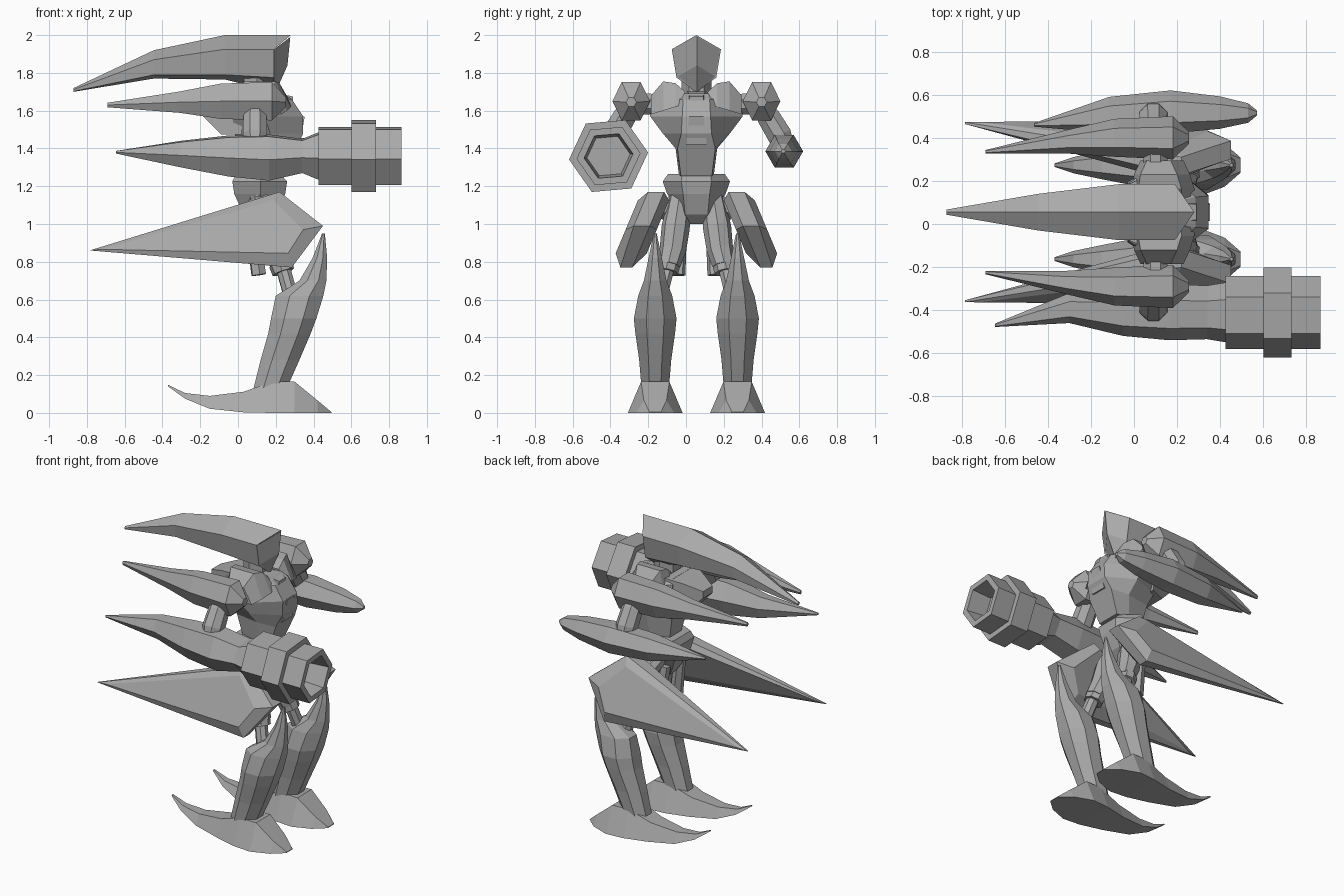
import bpy, bmesh, math
from mathutils import Vector

C = 0.055  # y of the body's mirror plane
grey = bpy.data.materials.new("plain grey")
grey.diffuse_color = (0.4, 0.4, 0.4, 1)


def mesh(name, rings, mirror=False):
    """Skin closed rings of points (y measured from the body's centre plane)."""
    for side, s in ((("left_", 1), ("right_", -1)) if mirror else (("", 1),)):
        bm = bmesh.new()
        rows = [[bm.verts.new((p[0], C + s * p[1], p[2])) for p in r] for r in rings]
        n = len(rows[0])
        for a, b in zip(rows, rows[1:]):
            for i in range(n):
                bm.faces.new((a[i], a[(i + 1) % n], b[(i + 1) % n], b[i]))
        bm.faces.new(rows[0])
        bm.faces.new(rows[-1])
        bmesh.ops.recalc_face_normals(bm, faces=bm.faces)
        me = bpy.data.meshes.new(side + name)
        bm.to_mesh(me)
        bm.free()
        me.materials.append(grey)
        bpy.context.collection.objects.link(bpy.data.objects.new(side + name, me))


def ring_x(x, y, z, ry, rz=None, n=6, rot=0):
    """Regular ring facing along x."""
    rz = ry if rz is None else rz
    a = [math.radians(rot) + math.tau * i / n for i in range(n)]
    return [(x, y + ry * math.cos(t), z + rz * math.sin(t)) for t in a]


def ring_z(z, x0, x1, y, ry, n=8):
    """Ring facing along z that spans x0 to x1."""
    a = [math.tau * (i + 0.5) / n for i in range(n)]
    k = math.cos(math.pi / n)
    return [((x0 + x1) / 2 + (x1 - x0) / 2 * math.cos(t) / k, y + ry * math.sin(t) / k, z) for t in a]


def tube(name, pts, n=8, mirror=False):
    """Straight limb through (point, radius) pairs."""
    d = Vector(pts[-1][0]) - Vector(pts[0][0])
    q = d.to_track_quat('Z', 'Y')
    mesh(name, [[Vector(p) + q @ Vector((r * math.cos(math.tau * (i + .5) / n), r * math.sin(math.tau * (i + .5) / n), 0))
                 for i in range(n)] for p, r in pts], mirror)


# Swept-back helmet: (x peak, x side, peak z, side z, half width, low z, low half width, chin z)
def helm(xp, xs, zp, zs, w, zl, wl, zc, xc):
    return [(xp, 0, zp), (xs, w, zs), (xs, wl, zl), (xc, 0, zc), (xs, -wl, zl), (xs, -w, zs)]


mesh("helmet", [helm(-.87, -.87, 1.72, 1.712, .012, 1.703, .01, 1.70, -.87),
                helm(-.445, -.445, 1.92, 1.87, .085, 1.79, .075, 1.77, -.445),
                helm(-.07, -.07, 2.0, 1.925, .13, 1.79, .105, 1.765, -.07),
                helm(.28, .19, 2.0, 1.925, .13, 1.775, .105, 1.70, .19)])
# Wedge-shaped face under the brow
mesh("face", [[(.188, .128, 1.922), (.277, .004, 1.99), (.188, -.128, 1.922)],
              [(.188, .10, 1.78), (.262, .004, 1.84), (.188, -.10, 1.78)],
              [(.185, .012, 1.705), (.20, .004, 1.70), (.185, -.012, 1.705)]])
tube("neck", [((.10, 0, 1.64), .08), ((.10, 0, 1.80), .08)], 6)


# Torso, lofted upward from the waist
def slab(z, xf, fw, xm, hw, xb, bw):
    return [(xf, -fw, z), (xf, fw, z), (xm, hw, z), (xb, bw, z), (xb, -bw, z), (xm, -hw, z)]


mesh("chest", [slab(1.255, .25, .082, .16, .092, .04, .06),
               slab(1.40, .31, .10, .18, .11, .01, .08),
               slab(1.48, .345, .08, .17, .178, -.02, .11),
               slab(1.57, .345, .075, .14, .245, -.03, .14),
               slab(1.66, .285, .07, .12, .235, -.03, .13),
               slab(1.69, .24, .06, .12, .17, -.02, .12)])
mesh("chest_panel", [[(.324 + d, -.055, 1.42), (.324 + d, .055, 1.42), (.349 + d, .038, 1.57), (.349 + d, -.038, 1.57)]
                     for d in (-.02, .004)])
mesh("collar", [[(x, -w, z - .04), (x, w, z - .04), (x, w * .8, z + .02), (x, -w * .8, z + .02)]
                for x, w, z in ((.15, .06, 1.685), (.29, .045, 1.655))])
# Raised ridges between the neck and the shoulders: (y, back, front, low z, high z)
mesh("shoulder_ridge", [[(a, y, z0), (b + .06, y, z0), (b, y, z1), (a + .03, y, z1)] for y, a, b, z0, z1 in
                        ((.06, .0, .22, 1.64, 1.70), (.11, -.01, .22, 1.62, 1.745),
                         (.175, 0, .20, 1.60, 1.755), (.24, .03, .17, 1.58, 1.68))], True)
# Cowl behind the shoulders: (x, half width, low z, high z)
mesh("back_cowl", [[(x, -w, a), (x, w, a), (x, w, b), (x, -w, b)] for x, w, a, b in
                   ((.02, .15, 1.475, 1.70), (-.09, .10, 1.475, 1.67), (-.20, .05, 1.585, 1.63))])
tube("spine", [((.11, 0, 1.10), .08), ((.11, 0, 1.32), .075)], 8)

# Pelvis
mesh("pelvis", [slab(1.00, .16, .04, .12, .05, .06, .03),
                slab(1.05, .21, .06, .12, .08, .03, .05),
                slab(1.16, .25, .07, .12, .155, -.02, .08),
                slab(1.225, .26, .08, .12, .178, -.03, .1),
                slab(1.265, .22, .075, .12, .15, -.01, .09)])

# Shoulder pads with long rear spikes
mesh("shoulder_pad", [ring_x(-.69, .28, 1.63, .008, .014), ring_x(-.31, .327, 1.645, .055, .065),
                      ring_x(-.09, .345, 1.65, .088, .108), ring_x(.18, .345, 1.65, .1, .117),
                      ring_x(.255, .345, 1.645, .028)], True)
tube("shoulder_joint", [((.10, .16, 1.63), .06), ((.10, .36, 1.64), .06)], 8, True)
tube("upper_arm", [((.09, .36, 1.62), .045), ((.09, .38, 1.57), .066),
                   ((.09, .44, 1.47), .07), ((.09, .46, 1.42), .06)], 8, True)

# Left forearm blade
mesh("left_forearm", [ring_x(-.465, .405, 1.39, .008), ring_x(-.115, .45, 1.385, .085),
                      ring_x(.17, .465, 1.385, .1), ring_x(.40, .462, 1.385, .075),
                      ring_x(.53, .46, 1.385, .045), ring_x(.57, .46, 1.385, .012)])

# Right forearm with a hollow hexagonal cannon
cy, cz = -.41 - C, 1.36
mesh("right_forearm", [ring_x(-.645, -.525, 1.38, .008, rot=5), ring_x(-.3, cy + .02, 1.37, .07, .078, rot=5),
                       ring_x(-.05, cy, 1.36, .11, .12, rot=5), ring_x(.165, cy, 1.352, .13, .135, rot=5),
                       ring_x(.34, cy, 1.36, .125, .1, rot=5), ring_x(.43, cy, 1.36, .14, rot=5)])
mesh("cannon", [ring_x(x, cy, cz, r, rot=5) for x, r in
                ((.425, .17), (.60, .17), (.60, .21), (.73, .21), (.73, .17), (.865, .17), (.865, .13), (.73, .115))])


# Hip plates: a kite leaning outward, with bevelled outer and inner faces
def kite(pts, inset, low=1):
    return [(x, .295 + (1.16 - z) * .42 - d * inset * (low if z < .86 and x > 0 else 1), z) for x, z, d in pts]


rim = [(-.785, .86, .1), (.22, 1.17, 1), (.45, .99, 1), (.285, .77, 1)]
face = [(-.72, .866, .1), (.19, 1.125, 1), (.345, .97, 1), (.265, .845, 1)]
mesh("hip_plate", [kite(face, 0), kite(rim, .035, 1.6), kite(rim, .12), kite(face, .165)], True)

# Thighs
tube("hip_joint", [((.11, .04, 1.13), .055), ((.11, .20, 1.07), .055)], 8, True)
tube("thigh", [((.11, .085, 1.15), .06), ((.17, .11, .98), .075), ((.20, .125, .86), .07), ((.235, .145, .78), .06)], 8, True)
tube("thigh_collar", [((.225, .147, .79), .063), ((.24, .155, .745), .06)], 8, True)
tube("knee_rod", [((.235, .15, .78), .04), ((.29, .20, .58), .04)], 8, True)
tube("thigh_piston", [((.06, .08, 1.08), .035), ((.11, .10, .73), .042)], 6, True)

# Shins with pointed knee guards
mesh("shin", [ring_z(.95, .445, .46, .218, .008), ring_z(.82, .395, .472, .218, .035),
              ring_z(.70, .325, .468, .218, .06), ring_z(.62, .20, .452, .218, .09),
              ring_z(.50, .175, .415, .218, .113), ring_z(.42, .16, .385, .218, .105),
              ring_z(.28, .12, .325, .218, .085), ring_z(.10, .075, .245, .218, .07)], True)

# Feet with upswept heels: (x, bottom half width, bottom z, top half width, top z)
mesh("foot", [[(x, .218 - b, z0), (x, .218 + b, z0), (x, .218 + t, z1), (x, .218 - t, z1)] for x, b, z0, t, z1 in
              ((.495, .035, 0, .03, .004), (.42, .10, 0, .06, .067), (.30, .145, 0, .075, .165), (.18, .135, 0, .07, .165),
               (.03, .10, .003, .055, .112), (-.15, .065, .022, .035, .09),
               (-.28, .038, .075, .02, .105), (-.37, .008, .14, .005, .148))], True)
